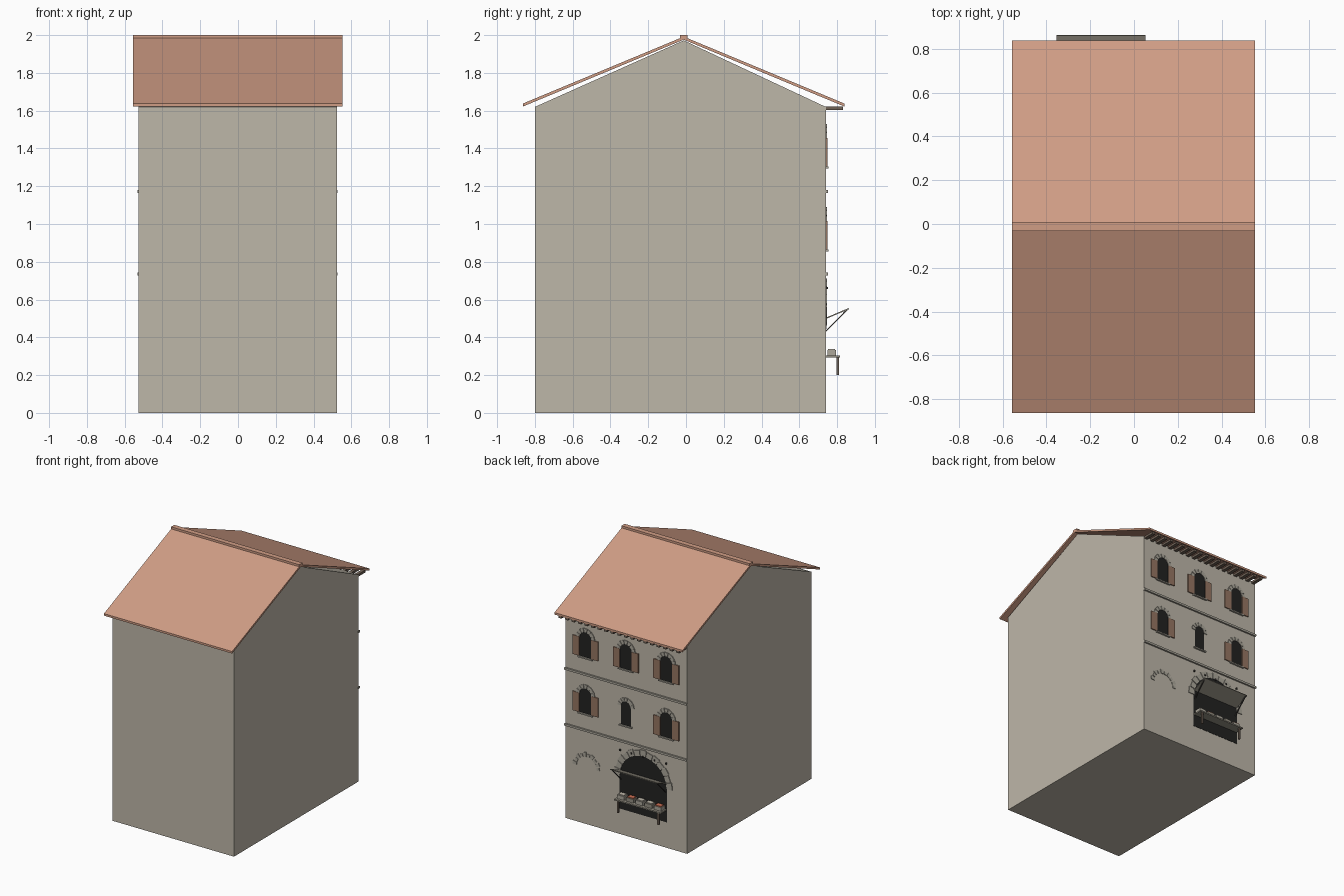
import bpy, bmesh, math

if "Cube" in bpy.data.objects:
    bpy.data.objects.remove(bpy.data.objects["Cube"])

WALL_Y = 0.74     # street facade, facing +y
RIDGE_Y = -0.012


def mat(name, rgb):
    m = bpy.data.materials.new(name)
    lin = [((c / 255 + 0.055) / 1.055) ** 2.4 for c in rgb]
    m.diffuse_color = (*lin, 1)
    m.use_nodes = True
    m.node_tree.nodes["Principled BSDF"].inputs["Base Color"].default_value = m.diffuse_color
    return m


PLASTER = mat("plaster", (190, 183, 169))
TILE = mat("roof_tile", (208, 157, 133))
STONE = mat("stone", (172, 167, 155))
DARK = mat("dark_opening", (34, 34, 33))
SHUTTER = mat("shutter_wood", (150, 118, 98))
WOOD = mat("grey_wood", (148, 143, 130))
BEAM = mat("beam_wood", (112, 98, 86))
IRON = mat("iron", (66, 63, 60))
FRUIT = mat("red_goods", (205, 112, 84))


def build(name, prisms, material):
    """One object from prisms (axis, outline, start, end)."""
    bm = bmesh.new()
    for axis, pts, lo, hi in prisms:
        def place(p, t):
            return (t, p[0], p[1]) if axis == "x" else (p[0], t, p[1])
        a = [bm.verts.new(place(p, lo)) for p in pts]
        b = [bm.verts.new(place(p, hi)) for p in pts]
        bm.faces.new(a)
        bm.faces.new(b[::-1])
        n = len(pts)
        for i in range(n):
            j = (i + 1) % n
            bm.faces.new((a[i], a[j], b[j], b[i]))
    bmesh.ops.recalc_face_normals(bm, faces=bm.faces)
    me = bpy.data.meshes.new(name)
    bm.to_mesh(me)
    bm.free()
    me.materials.append(material)
    ob = bpy.data.objects.new(name, me)
    bpy.context.collection.objects.link(ob)
    return ob


def box(x0, x1, y0, y1, z0, z1):
    return ("y", [(x0, z0), (x1, z0), (x1, z1), (x0, z1)], y0, y1)


def arch_outline(cx, half, z0, spring, n=14):
    pts = [(cx - half, z0), (cx + half, z0)]
    for i in range(n + 1):
        a = math.pi * i / n
        pts.append((cx + half * math.cos(a), spring + half * math.sin(a)))
    return pts


def arch_stones(cx, spring, r0, r1, n, depth, gap=0.12, uneven=0.0):
    """Ring of wedge stones over a half circle."""
    out = []
    step = math.pi / n
    for i in range(n):
        a0, a1 = step * (i + gap / 2), step * (i + 1 - gap / 2)
        ro = r1 - (uneven if i % 2 else 0)
        pts = [(cx + r * math.cos(a), spring + r * math.sin(a))
               for r, a in ((r0, a0), (ro, a0), (ro, a1), (r0, a1))]
        out.append(("y", pts, WALL_Y - 0.002, WALL_Y + depth))
    return out


# House body with gables
build("house_body", [("x", [(-0.80, 0), (WALL_Y, 0), (WALL_Y, 1.62),
                            (RIDGE_Y, 1.972), (-0.80, 1.62)], -0.528, 0.525)], PLASTER)

# Roof slopes and ridge cap
for name, y_eave in (("roof_front", -0.863), ("roof_back", 0.838)):
    build(name, [("x", [(y_eave, 1.622), (y_eave, 1.638), (RIDGE_Y, 1.992),
                        (RIDGE_Y, 1.976)], -0.557, 0.553)], TILE)
build("ridge_cap", [box(-0.557, 0.553, -0.032, 0.008, 1.98, 2.0)], TILE)

# Rafter ends under the street eave
count = 19
build("rafters", [box(x - 0.013, x + 0.013, WALL_Y - 0.01, 0.832, 1.603, 1.621)
                  for x in (-0.51 + 1.02 * i / (count - 1) for i in range(count))], BEAM)

# Floor bands
for name, z in (("lower_band", 0.735), ("upper_band", 1.173)):
    build(name, [box(-0.531, 0.528, WALL_Y - 0.005, WALL_Y + 0.013, z - 0.008, z + 0.008)], STONE)


# Windows
def window(tag, cx, z, half=0.052, shutters=True):
    spring = z + 0.145
    build(tag + "_opening", [("y", arch_outline(cx, half, z, spring),
                              WALL_Y - 0.003, WALL_Y + 0.002)], DARK)
    build(tag + "_arch", arch_stones(cx, spring, half, half + 0.029, 7, 0.006), STONE)
    build(tag + "_sill", [box(cx - half - 0.012, cx + half + 0.012,
                              WALL_Y - 0.002, WALL_Y + 0.014, z - 0.01, z)], STONE)
    if shutters:
        build(tag + "_shutters",
              [box(min(a, b), max(a, b), WALL_Y - 0.002, WALL_Y + 0.008, z, z + 0.15)
               for s in (-1, 1)
               for a, b in [(cx + s * half, cx + s * (half + 0.058))]], SHUTTER)


for i, cx in enumerate((-0.35, 0.0, 0.35)):
    window(f"top_window_{i}", cx, 1.305)
    if i == 1:
        window(f"middle_window_{i}", cx, 0.865, half=0.043, shutters=False)
    else:
        window(f"middle_window_{i}", cx, 0.865)

# Shop opening with stone arch and iron pegs
SX = -0.15
build("shop_opening", [("y", arch_outline(SX, 0.205, 0.2, 0.46, 24),
                        WALL_Y - 0.003, WALL_Y + 0.002)], DARK)
build("shop_arch", arch_stones(SX, 0.46, 0.203, 0.253, 13, 0.006, 0.1, 0.008), STONE)
build("pegs", [box(x - 0.005, x + 0.005, WALL_Y, WALL_Y + 0.012, 0.655, 0.667)
               for x in (0.05, -0.05, -0.15, -0.25, -0.35)], IRON)

# Walled-up arch remnant
build("old_arch", arch_stones(0.34, 0.44, 0.088, 0.122, 10, 0.005, 0.3, 0.01), STONE)

# Raised shop flap with braces
build("flap", [("x", [(WALL_Y, 0.497), (0.863, 0.549), (0.861, 0.555), (WALL_Y, 0.504)],
                -0.353, 0.053)], WOOD)
build("flap_braces", [("x", [(WALL_Y, 0.428), (0.856, 0.545), (0.852, 0.550), (WALL_Y, 0.436)],
                       x, x + 0.008) for x in (-0.347, 0.039)], IRON)

# Shop table
build("table_top", [box(-0.352, 0.052, WALL_Y, 0.815, 0.293, 0.303)], WOOD)
build("table_legs", [box(x - 0.007, x + 0.007, 0.798, 0.811, 0.2, 0.294)
                     for x in (-0.325, 0.025)], BEAM)

# Crates on the table, filled with goods
for i in range(5):
    x = -0.31 + 0.08 * i
    build(f"crate_{i}", [box(x - 0.031, x + 0.031, 0.748, 0.795, 0.303, 0.332)],
          WOOD if i % 2 else STONE)
    build(f"goods_{i}", [box(x - 0.025, x + 0.025, 0.753, 0.790, 0.332, 0.339)],
          FRUIT if i in (0, 3) else PLASTER)
